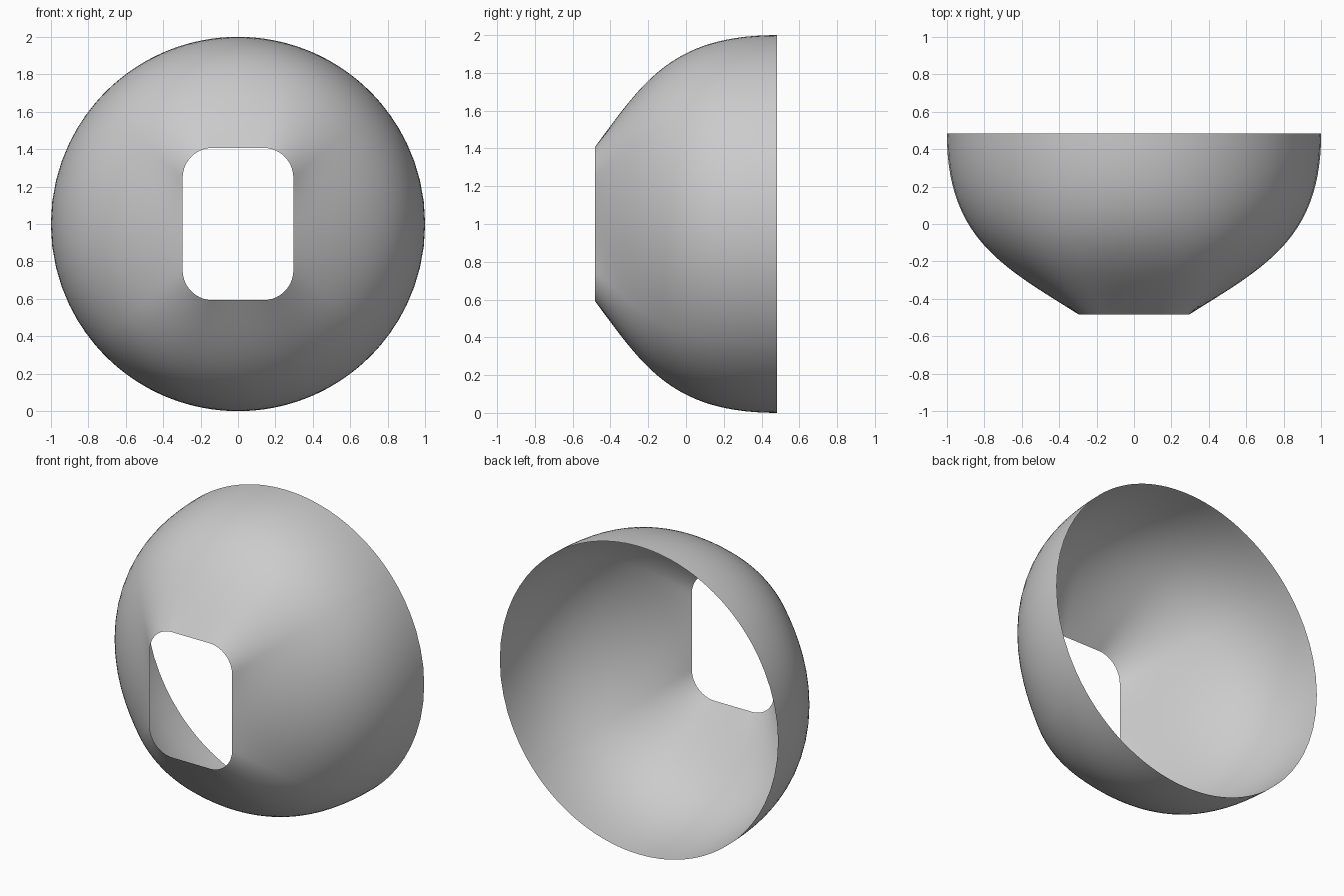
import bpy, bmesh, math
from mathutils import Vector

cube = bpy.data.objects.get("Cube")
if cube:
    bpy.data.objects.remove(cube, do_unlink=True)

HALF_W, HALF_H, CORNER = 0.296, 0.407, 0.16
DEPTH = 0.483
STEPS = 28


def rounded_rectangle(segments=14):
    """Counter-clockwise outline of the front opening, sides subdivided."""
    arcs = []
    for k, (sx, sz) in enumerate([(1, 1), (-1, 1), (-1, -1), (1, -1)]):
        centre = Vector((sx * (HALF_W - CORNER), sz * (HALF_H - CORNER)))
        for i in range(segments + 1):
            a = math.pi / 2 * (k + i / segments)
            arcs.append(centre + CORNER * Vector((math.cos(a), math.sin(a))))
    outline = []
    for i, p in enumerate(arcs):
        q = arcs[(i + 1) % len(arcs)]
        cuts = segments if i % (segments + 1) == segments else 1
        outline += [p.lerp(q, j / cuts) for j in range(cuts)]
    return outline


def bezier(a, b, c, d, t):
    s = 1 - t
    return a * s**3 + 3 * b * s * s * t + 3 * c * s * t * t + d * t**3


# Shell lofted from the rounded opening to the round rim
bm = bmesh.new()
outline = rounded_rectangle()
rings = []
for step in range(STEPS + 1):
    t = step / STEPS
    y = bezier(-DEPTH, -0.23, -0.08, DEPTH, t)
    blend = bezier(0, 0.57, 1, 1, t)
    ring = []
    for p in outline:
        q = p.lerp(p.normalized(), blend)
        ring.append(bm.verts.new((q.x, y, q.y + 1)))
    rings.append(ring)
for near, far in zip(rings, rings[1:]):
    for i in range(len(near)):
        j = (i + 1) % len(near)
        bm.faces.new((near[i], far[i], far[j], near[j]))

mesh = bpy.data.meshes.new("lofted_shell")
bm.to_mesh(mesh)
bm.free()
shell = bpy.data.objects.new("lofted_shell", mesh)
bpy.context.collection.objects.link(shell)

# Plain grey finish
grey = bpy.data.materials.new("light grey")
grey.use_nodes = True
colour = (0.6, 0.6, 0.6, 1)
grey.diffuse_color = colour
grey.node_tree.nodes["Principled BSDF"].inputs["Base Color"].default_value = colour
mesh.materials.append(grey)

bpy.context.view_layer.objects.active = shell
shell.select_set(True)
bpy.ops.object.shade_smooth_by_angle(angle=math.radians(40))
